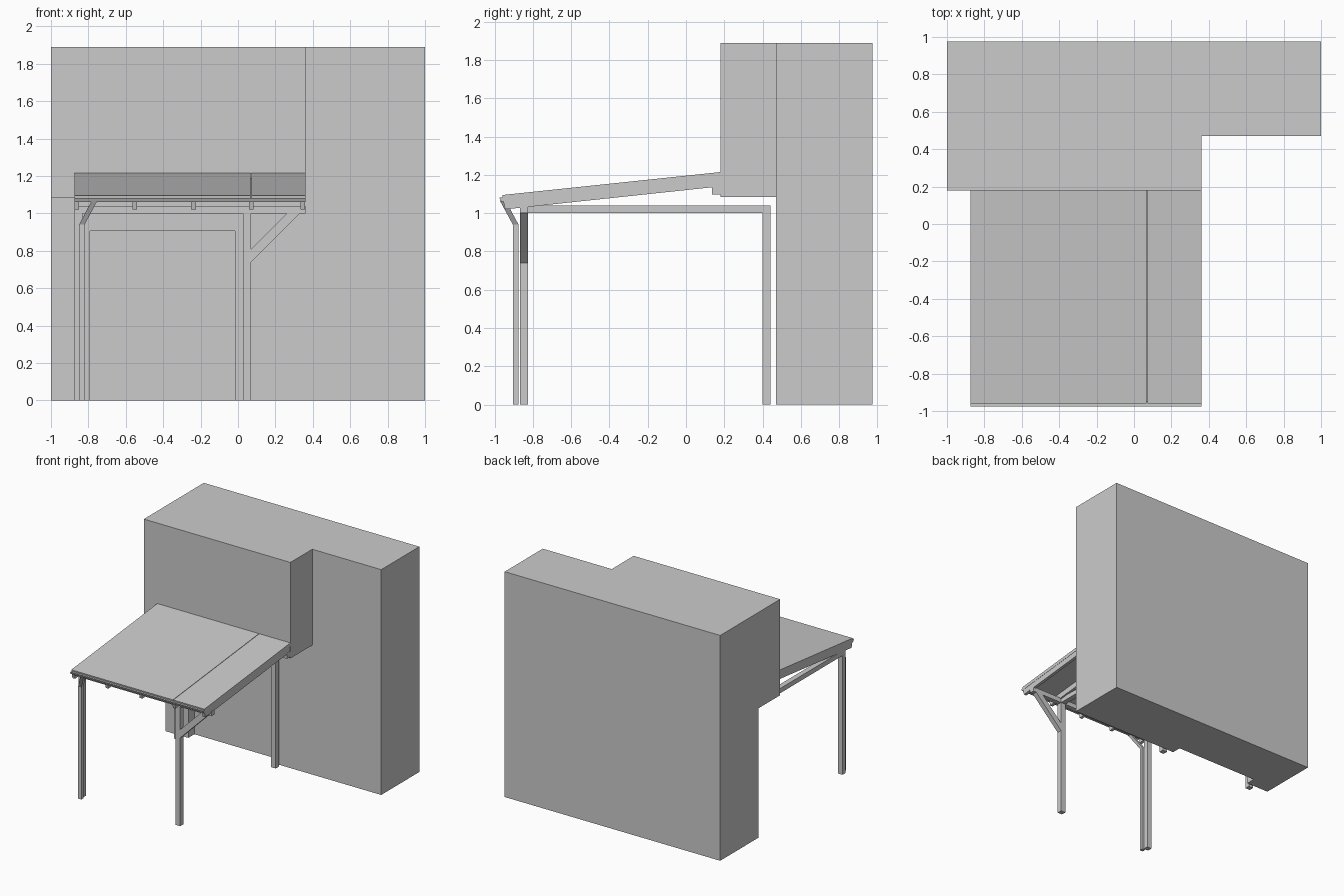
import bpy
import bmesh
from mathutils import Vector

default_cube = bpy.data.objects.get("Cube")
if default_cube:
    bpy.data.objects.remove(default_cube, do_unlink=True)

GREY = (0.6, 0.6, 0.6, 1.0)
grey = bpy.data.materials.new("plain_grey")
grey.use_nodes = True
grey.diffuse_color = GREY
grey.node_tree.nodes["Principled BSDF"].inputs["Base Color"].default_value = GREY


def prism(name, outline, axis, start, end):
    """Extrude a closed outline along axis 'x', 'y' or 'z'."""
    def place(a, b, c):
        return {"x": (c, a, b), "y": (a, c, b), "z": (a, b, c)}[axis]
    bm = bmesh.new()
    face = bm.faces.new([bm.verts.new(place(a, b, start)) for a, b in outline])
    moved = bmesh.ops.extrude_face_region(bm, geom=[face])["geom"]
    shift = Vector(place(0, 0, end - start))
    bmesh.ops.translate(bm, vec=shift,
                        verts=[v for v in moved if isinstance(v, bmesh.types.BMVert)])
    bmesh.ops.recalc_face_normals(bm, faces=bm.faces)
    mesh = bpy.data.meshes.new(name)
    bm.to_mesh(mesh)
    bm.free()
    mesh.materials.append(grey)
    obj = bpy.data.objects.new(name, mesh)
    bpy.context.collection.objects.link(obj)
    return obj


def box(name, x, y, z):
    return prism(name, [(x[0], y[0]), (x[1], y[0]), (x[1], y[1]), (x[0], y[1])], "z", *z)


def combine(target, tool, operation):
    """Apply a boolean and discard the tool object."""
    tool.hide_render = True
    mod = target.modifiers.new("combine", "BOOLEAN")
    mod.object, mod.operation, mod.solver = tool, operation, "EXACT"
    graph = bpy.context.evaluated_depsgraph_get()
    result = bpy.data.meshes.new_from_object(target.evaluated_get(graph))
    target.modifiers.clear()
    target.data = result
    bpy.data.objects.remove(tool, do_unlink=True)


# House block with the upper storey overhanging and a doorway recess below
house = box("house", (-1, 1), (0.47, 0.975), (0, 1.89))
combine(house, box("overhang", (-1, 0.36), (0.18, 0.6), (1.085, 1.89)), "UNION")
combine(house, box("doorway", (-0.79, -0.015), (0.4, 0.55), (-0.1, 0.905)), "DIFFERENCE")

# Sloping roof in two sheets with a narrow seam
LEFT, RIGHT, SEAM = -0.875, 0.36, 0.07
sheet = [(-0.96, 1.095), (0.18, 1.215), (0.18, 1.187), (-0.956, 1.067)]
prism("roof_sheet_main", sheet, "x", LEFT, SEAM - 0.002)
prism("roof_sheet_side", sheet, "x", SEAM + 0.002, RIGHT)

# Rafters under the roof and the ledger on the wall
rafter = [(-0.956, 1.067), (0.18, 1.187), (0.18, 1.14), (-0.945, 1.02)]
for i, x in enumerate((-0.875, -0.565, -0.25, 0.058, 0.333)):
    prism(f"rafter_{i + 1}", rafter, "x", x, x + 0.025)
box("ledger", (LEFT, RIGHT), (0.137, 0.18), (1.098, 1.145))

# Posts and the beams that tie them together
POST_X = {"left": (0.026, 0.07), "right": (-0.875, -0.831)}
POST_Y = {"front": (-0.867, -0.825), "back": (0.4, 0.442)}
for side, x in POST_X.items():
    for end, y in POST_Y.items():
        box(f"{end}_{side}_post", x, y, (0, 1.0))
    box(f"{side}_side_beam", x, (-0.825, 0.4), (1.0, 1.04))
box("front_beam", (LEFT, RIGHT), POST_Y["front"], (1.0, 1.04))
box("back_beam", (LEFT, 0.07), POST_Y["back"], (1.0, 1.04))

# Diagonal brace carrying the projecting end of the front beam
prism("front_brace", [(0.07, 0.74), (0.33, 1.0), (0.26, 1.0), (0.07, 0.81)],
      "y", *POST_Y["front"])

# Gutter along the eaves
prism("gutter", [(-0.976, 1.083), (-0.95, 1.083), (-0.95, 1.062), (-0.966, 1.062)],
      "x", LEFT, RIGHT)

# Downpipe: a square section swept through an upright and a slanted run
bm = bmesh.new()
rings = []
for x, y, z in ((-0.835, -0.89, 0), (-0.835, -0.89, 0.94), (-0.768, -0.958, 1.066)):
    rings.append([bm.verts.new((x + 0.015 * i, y + 0.015 * j, z))
                  for i, j in ((-1, -1), (1, -1), (1, 1), (-1, 1))])
for low, high in zip(rings, rings[1:]):
    for k in range(4):
        n = (k + 1) % 4
        bm.faces.new((low[k], low[n], high[n], high[k]))
bm.faces.new(rings[0])
bm.faces.new(rings[-1])
bmesh.ops.recalc_face_normals(bm, faces=bm.faces)
pipe_mesh = bpy.data.meshes.new("downpipe")
bm.to_mesh(pipe_mesh)
bm.free()
pipe_mesh.materials.append(grey)
bpy.context.collection.objects.link(bpy.data.objects.new("downpipe", pipe_mesh))
